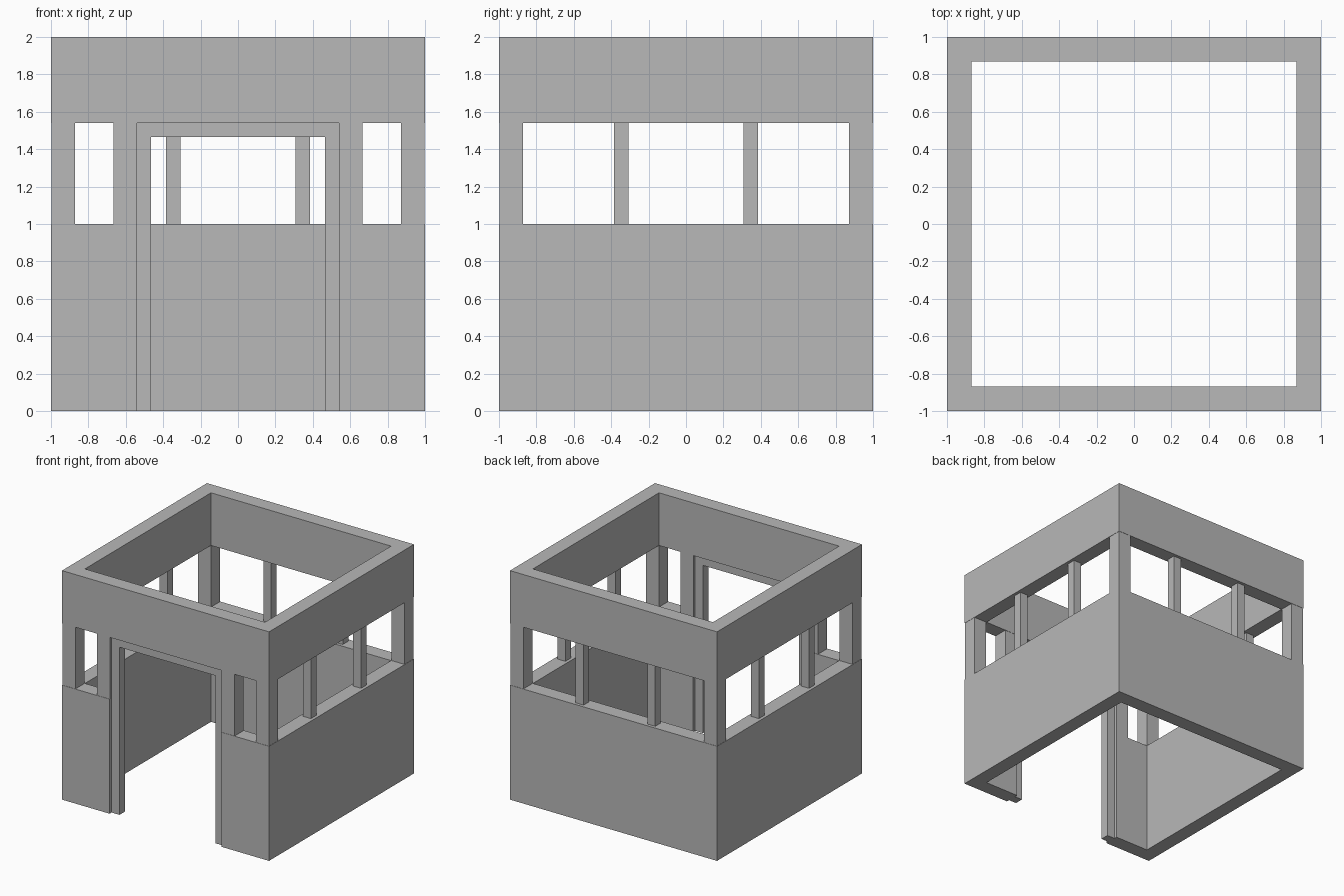
import bpy
import bmesh
from mathutils import Vector, Matrix

if "Cube" in bpy.data.objects:
    bpy.data.objects.remove(bpy.data.objects["Cube"])

WALL = 0.13        # wall thickness
SILL = 1.0         # top of the lower wall
HEAD = 1.54        # underside of the upper wall
TOP = 2.0
DOOR = 0.54        # half width of the door opening
THIN = 0.076       # mullion and door frame section
THICK = 0.125      # structural post section
MID = 1 - WALL / 2  # wall centre line

grey = bpy.data.materials.new("plain_grey")
grey.use_nodes = True
grey.diffuse_color = (0.48, 0.48, 0.48, 1)
grey.node_tree.nodes["Principled BSDF"].inputs["Base Color"].default_value = grey.diffuse_color


def finish(name, bm):
    mesh = bpy.data.meshes.new(name)
    bm.to_mesh(mesh)
    bm.free()
    mesh.materials.append(grey)
    obj = bpy.data.objects.new(name, mesh)
    bpy.context.collection.objects.link(obj)
    return obj


def run(name, path, direction, thickness, closed=False):
    """Extrude a path into a sheet, then thicken it inward with mitred corners."""
    bm = bmesh.new()
    near = [bm.verts.new(p) for p in path]
    far = [bm.verts.new(Vector(p) + Vector(direction)) for p in path]
    count = len(path)
    for i in range(count if closed else count - 1):
        j = (i + 1) % count
        bm.faces.new((near[i], near[j], far[j], far[i]))
    obj = finish(name, bm)
    mod = obj.modifiers.new("thickness", 'SOLIDIFY')
    mod.thickness = thickness
    mod.offset = -1
    mod.use_even_offset = True


def post(name, x, y, size):
    """Square upright between the sill and the upper wall."""
    bm = bmesh.new()
    place = Matrix.Translation((x, y, (SILL + HEAD) / 2))
    bmesh.ops.create_cube(bm, size=1, matrix=place @ Matrix.Diagonal((size, size, HEAD - SILL, 1)))
    finish(name, bm)


# Lower wall, open at the doorway, and the full upper wall
corners = [(1, -1), (1, 1), (-1, 1), (-1, -1)]
lower = [(DOOR, -1)] + corners + [(-DOOR, -1)]
run("lower_wall", [(x, y, 0) for x, y in lower], (0, 0, SILL), WALL)
run("upper_wall", [(x, y, HEAD) for x, y in corners], (0, 0, TOP - HEAD), WALL, closed=True)

# Door frame set in the middle of the wall thickness
front = -MID - THIN / 2
frame = [(-DOOR, 0), (-DOOR, HEAD), (DOOR, HEAD), (DOOR, 0)]
run("door_frame", [(x, front, z) for x, z in frame], (0, THIN, 0), THIN)

# Posts, mirrored left and right
for side, s in (("left", 1), ("right", -1)):
    post(f"front_corner_post_{side}", s * MID, -MID, THICK)
    post(f"back_corner_post_{side}", s * MID, MID, THICK)
    post(f"door_post_{side}", s * (DOOR + THICK / 2), -MID, THICK)
    post(f"back_mullion_{side}", s * 0.346, MID, THIN)
    post(f"front_side_mullion_{side}", s * MID, -0.346, THIN)
    post(f"rear_side_mullion_{side}", s * MID, 0.346, THIN)
